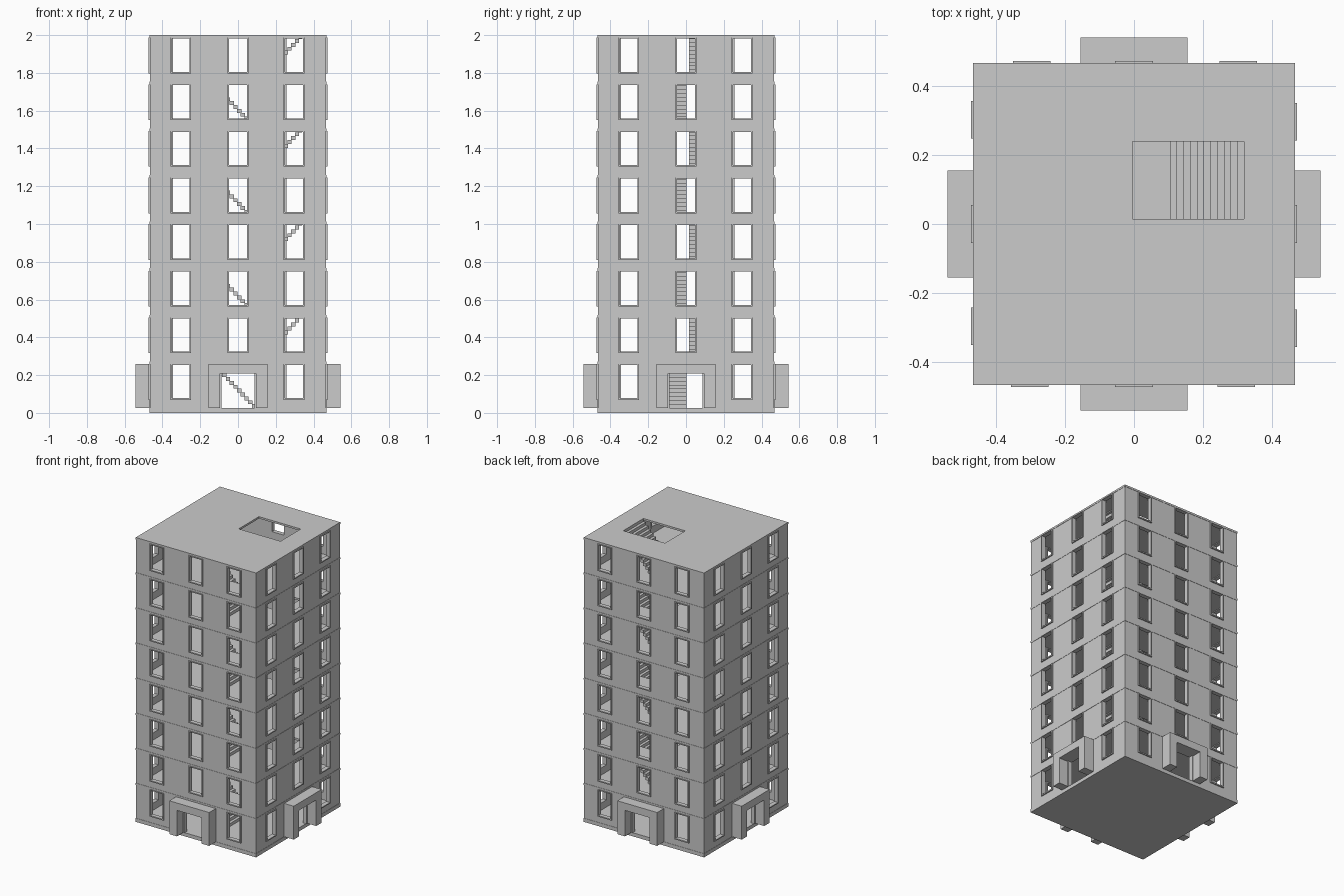
import bpy, bmesh
from math import pi
from mathutils import Matrix

if "Cube" in bpy.data.objects:
    bpy.data.objects.remove(bpy.data.objects["Cube"])

H = 0.468            # half width of the tower
T = 0.022            # wall thickness
STOREY = 0.2468
SLAB = 0.0135
BASE = 0.012
FLOORS = 8
WINDOWS = (-0.303, 0.0, 0.297)
WIN = 0.055          # half width of the wall opening
FRAME = 0.008


def box(bm, x0, x1, y0, y1, z0, z1, rot=None):
    m = Matrix.Translation(((x0 + x1) / 2, (y0 + y1) / 2, (z0 + z1) / 2))
    m = m @ Matrix.Diagonal((x1 - x0, y1 - y0, z1 - z0, 1))
    if rot is not None:
        m = rot @ m
    bmesh.ops.create_cube(bm, size=1, matrix=m)


def finish(bm, name):
    me = bpy.data.meshes.new(name)
    bm.to_mesh(me)
    bm.free()
    ob = bpy.data.objects.new(name, me)
    bpy.context.collection.objects.link(ob)
    return ob


def slab_with_hole(bm, z0, z1, hole):
    # flat plate made from one ring of quads round the stairwell
    a, b, c, d = hole
    outer = [(-H, -H), (H, -H), (H, H), (-H, H)]
    inner = [(a, c), (b, c), (b, d), (a, d)]
    rings = [[bm.verts.new((x, y, z)) for x, y in ring]
             for ring, z in ((outer, z1), (inner, z1), (inner, z0), (outer, z0))]
    for r in range(4):
        p, q = rings[r], rings[(r + 1) % 4]
        for i in range(4):
            j = (i + 1) % 4
            bm.faces.new((p[i], p[j], q[j], q[i]))


sides = [Matrix.Rotation(k * pi / 2, 4, 'Z') for k in range(4)]
well_odd = (-0.005, 0.34, 0.015, 0.24)
well_even = (-0.14, 0.205, -0.225, 0.003)

# ground plate
bm = bmesh.new()
box(bm, -H, H, -H, H, 0, BASE + SLAB)
finish(bm, "ground_slab")

for f in range(FLOORS):
    lo = BASE + f * STOREY + SLAB
    hi = BASE + (f + 1) * STOREY
    sill = lo + 0.052

    # outer walls with three openings on each side
    walls, frames = bmesh.new(), bmesh.new()
    for rot in sides:
        ya, yb = -H + 0.002, -H + T
        xl, xr = -H + 0.002, H - T
        edges = [xl]
        for i, c in enumerate(WINDOWS):
            door = f == 0 and i == 1
            w = 0.095 if door else WIN
            edges += [c - w, c + w]
            if door:
                box(walls, c - w, c + w, ya, yb, 0.213, hi, rot)
                z0, z1 = lo, 0.213
            else:
                box(walls, c - w, c + w, ya, yb, lo, sill - FRAME, rot)
                z0, z1 = sill - FRAME, hi
            # window or door frame, standing slightly proud of the wall
            fa, fb = -H - 0.006, yb + 0.002
            for s in (-1, 1):
                e0, e1 = sorted((c + s * w, c + s * (w - FRAME)))
                box(frames, e0, e1, fa, fb, z0, z1, rot)
            xi = w - FRAME
            box(frames, c - xi, c + xi, fa, fb, z1 - 0.005, z1, rot)
            if not door:
                box(frames, c - xi, c + xi, fa, fb, z0, z0 + FRAME, rot)
        edges.append(xr)
        for e0, e1 in zip(edges[::2], edges[1::2]):
            box(walls, e0, e1, ya, yb, lo, hi, rot)
    finish(walls, f"walls_{f + 1}")
    finish(frames, f"window_frames_{f + 1}")

    # slab above this storey, stairwells alternate
    bm = bmesh.new()
    slab_with_hole(bm, hi, hi + SLAB, well_odd if f % 2 else well_even)
    finish(bm, "roof_slab" if f == FLOORS - 1 else f"floor_slab_{f + 1}")

    # straight flight of block steps, direction alternates
    bm = bmesh.new()
    n = 12
    run, rise = 0.236 / n, STOREY / n
    for i in range(n):
        z0, z1 = lo + i * rise, lo + (i + 1) * rise
        if f % 2:
            x0 = 0.104 + i * run
            box(bm, x0, x0 + run + 0.003 * (i < n - 1), 0.015, 0.24, z0, z1)
        else:
            x1 = 0.096 - i * run
            box(bm, x1 - run - 0.003 * (i < n - 1), x1, -0.225, 0.003, z0, z1)
    finish(bm, f"stairs_{f + 1}")

# entrance porches on all four sides
bm = bmesh.new()
for rot in sides:
    z0, z1, top = BASE + SLAB, 0.26, 0.208
    for s in (-1, 1):
        e0, e1 = sorted((s * 0.155, s * 0.095))
        box(bm, e0, e1, -0.542, -H, z0, z1, rot)
    box(bm, -0.095, 0.095, -0.542, -H, top, z1, rot)
finish(bm, "entrance_porches")
